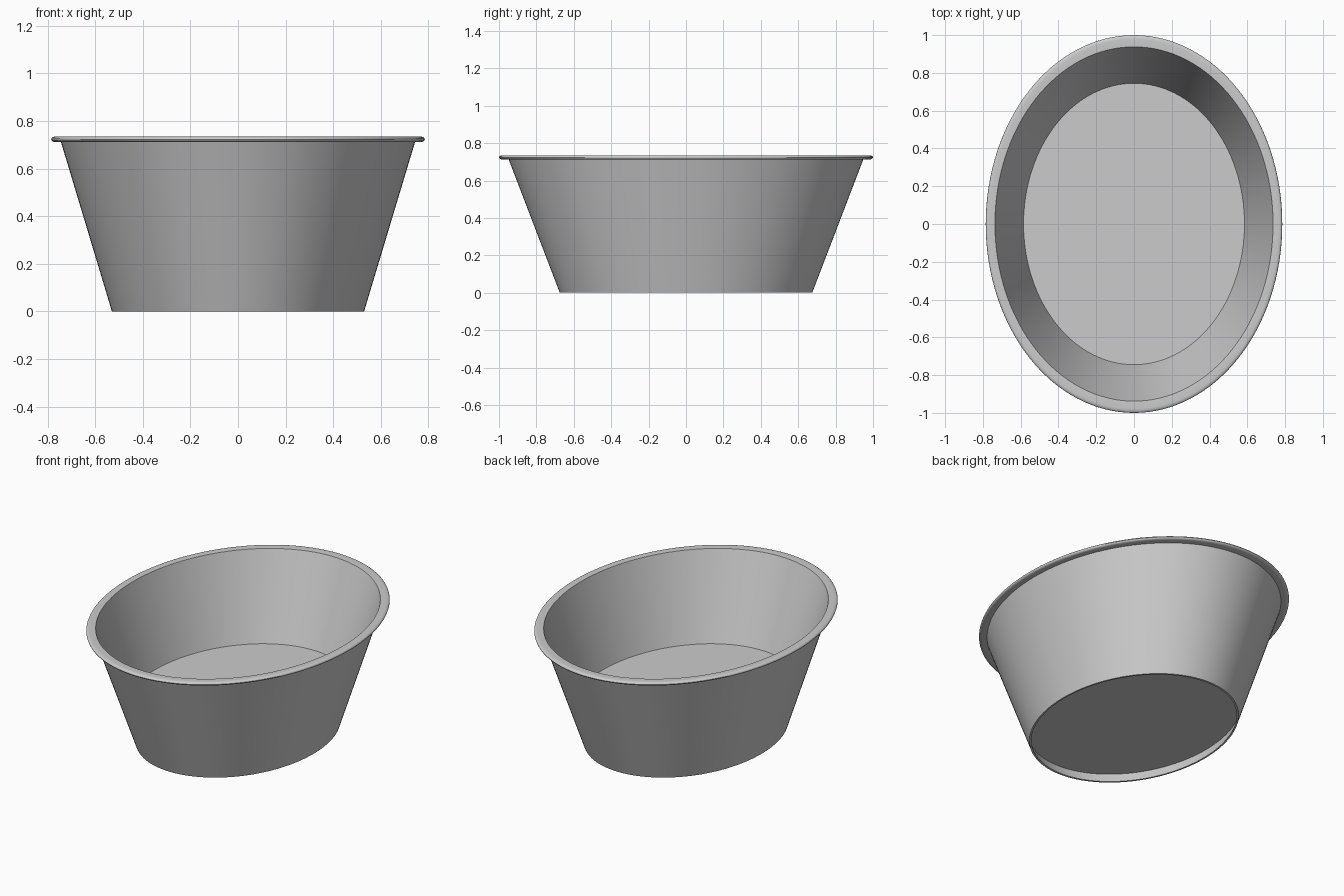
import bpy
import bmesh
import math

cube = bpy.data.objects.get("Cube")
if cube:
    bpy.data.objects.remove(cube, do_unlink=True)

SEGMENTS = 128
WIDTH_RATIO = 0.785  # oval: width over length

grey = bpy.data.materials.new("plain_grey")
colour = (0.6, 0.6, 0.6, 1)
grey.use_nodes = True
grey.diffuse_color = colour
grey.node_tree.nodes["Principled BSDF"].inputs["Base Color"].default_value = colour


def oval_lathe(name, profile, material):
    """Sweep a (radius, height) profile round an oval; radius 0 closes it."""
    bm = bmesh.new()
    rings = []
    for r, z in profile:
        if r == 0:
            rings.append([bm.verts.new((0, 0, z))] * SEGMENTS)
            continue
        angles = [math.tau * i / SEGMENTS for i in range(SEGMENTS)]
        rings.append([bm.verts.new((r * WIDTH_RATIO * math.cos(a), r * math.sin(a), z))
                      for a in angles])
    for low, high in zip(rings, rings[1:]):
        for i in range(SEGMENTS):
            j = (i + 1) % SEGMENTS
            corners = [low[i], low[j], high[j], high[i]]
            bm.faces.new(list(dict.fromkeys(corners)))
    bmesh.ops.recalc_face_normals(bm, faces=bm.faces)
    mesh = bpy.data.meshes.new(name)
    bm.to_mesh(mesh)
    bm.free()
    mesh.materials.append(material)
    obj = bpy.data.objects.new(name, mesh)
    bpy.context.collection.objects.link(obj)
    bpy.ops.object.select_all(action="DESELECT")
    obj.select_set(True)
    bpy.context.view_layer.objects.active = obj
    bpy.ops.object.shade_smooth_by_angle(angle=math.radians(35))
    return obj


# Recessed underside, foot edge and outer wall
outside = [(0, 0.06), (0.685, 0.06), (0.662, 0), (0.675, 0), (0.948, 0.712)]

# Rounded lip: flat underside, half-round outer edge, flat top
lip = [(0.978 + 0.022 * math.cos(t), 0.7235 + 0.0115 * math.sin(t))
       for t in (math.radians(-90 + 22.5 * k) for k in range(9))]

# Inner wall down to the raised floor
inside = [(0.938, 0.733), (0.745, 0.22), (0, 0.22)]

oval_lathe("oval_basin", outside + lip + inside, grey)
